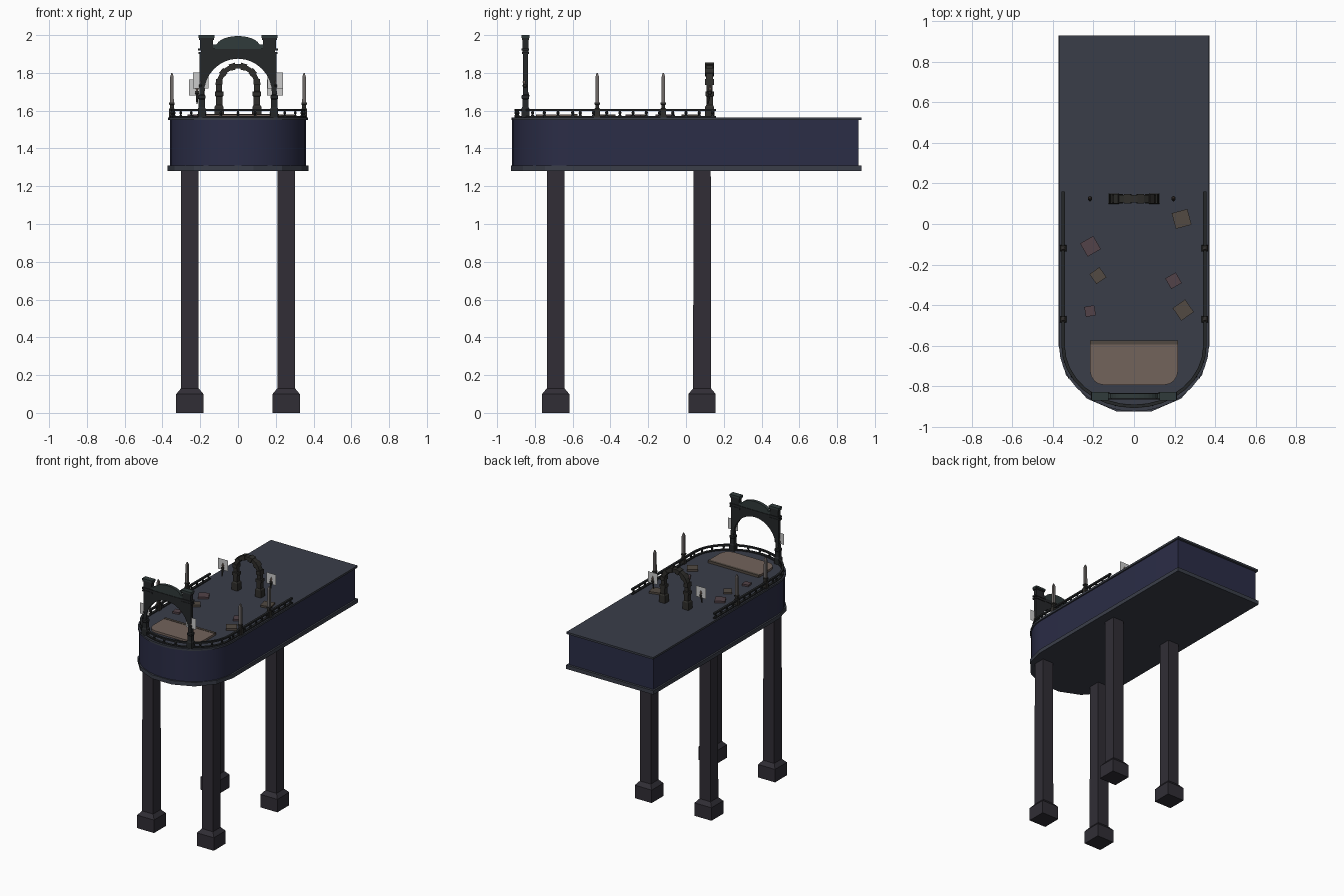
import bpy, bmesh
from math import sin, cos, pi, radians
from mathutils import Matrix, Vector

if "Cube" in bpy.data.objects:
    bpy.data.objects.remove(bpy.data.objects["Cube"])


def mat(name, r, g, b):
    m = bpy.data.materials.new(name)
    m.diffuse_color = (r, g, b, 1)
    m.use_nodes = True
    m.node_tree.nodes["Principled BSDF"].inputs["Base Color"].default_value = m.diffuse_color
    return m


NAVY = mat("navy", .024, .026, .062)
SLATE = mat("slate", .042, .048, .066)
PILLAR = mat("pillar_stone", .030, .027, .036)
IRON = mat("dark_iron", .018, .020, .022)
STONE = mat("dark_stone", .028, .027, .024)
TAN = mat("tan", .17, .125, .105)
BROWN = mat("brown", .085, .068, .055)
PLUM = mat("plum", .085, .055, .065)
GREY = mat("grey", .16, .145, .14)
GLOW = mat("pale_glow", .6, .6, .6)
GREEN = mat("green_stone", .030, .043, .043)


def finish(name, bm, m, smooth=False):
    bmesh.ops.recalc_face_normals(bm, faces=bm.faces)
    me = bpy.data.meshes.new(name)
    bm.to_mesh(me)
    bm.free()
    me.materials.append(m)
    ob = bpy.data.objects.new(name, me)
    bpy.context.collection.objects.link(ob)
    if smooth:
        bpy.context.view_layer.objects.active = ob
        ob.select_set(True)
        bpy.ops.object.shade_smooth_by_angle(angle=radians(35))
        ob.select_set(False)
    return ob


def extrude(name, pts, vec, m, smooth=False):
    """Closed flat outline pushed along vec."""
    bm = bmesh.new()
    f = bm.faces.new([bm.verts.new(p) for p in pts])
    r = bmesh.ops.extrude_face_region(bm, geom=[f])
    bmesh.ops.translate(bm, vec=vec, verts=[v for v in r["geom"] if isinstance(v, bmesh.types.BMVert)])
    return finish(name, bm, m, smooth)


def box(name, c, s, m, rot=None):
    bm = bmesh.new()
    M = Matrix.Translation(c) @ (rot or Matrix()) @ Matrix.Diagonal((*s, 1))
    bmesh.ops.create_cube(bm, size=1, matrix=M)
    return finish(name, bm, m)


def stack(name, x, y, profile, m, n=4, rot=None):
    """Column from (z, radius) rings; n=4 gives square sections of half-width radius."""
    bm = bmesh.new()
    k = 1 / cos(pi / 4) if n == 4 else 1
    rings = []
    for z, r in profile:
        rings.append([bm.verts.new((r * k * cos(2 * pi * (i + .5) / n), r * k * sin(2 * pi * (i + .5) / n), z))
                      for i in range(n)])
    for a, b in zip(rings, rings[1:]):
        for i in range(n):
            bm.faces.new((a[i], a[(i + 1) % n], b[(i + 1) % n], b[i]))
    bm.faces.new(rings[0])
    bm.faces.new(rings[-1])
    bm.transform(Matrix.Translation((x, y, 0)) if rot is None else Matrix.Translation((x, y, rot[0])) @ rot[1])
    return finish(name, bm, m)


def nose(rx, front, n, yc=-.6):
    """Half ellipse running from the left side round the front to the right."""
    return [(-rx * cos(pi * i / n), yc - (-front + yc) * sin(pi * i / n)) for i in range(n + 1)]


def deck_layer(name, rx, front, back, z0, z1, n, m, smooth):
    pts = [(-rx, back)] + nose(rx, front, n) + [(rx, back)]
    extrude(name, [(x, y, z0) for x, y in pts], (0, 0, z1 - z0), m, smooth)


# Platform
deck_layer("bottom_flange", .373, -.935, .93, 1.28, 1.31, 7, SLATE, False)
deck_layer("platform_body", .36, -.92, .912, 1.31, 1.55, 18, NAVY, True)
deck_layer("top_deck", .37, -.925, .93, 1.55, 1.565, 18, SLATE, True)

# Supporting columns
for x in (-.255, .255):
    for y in (-.69, .085):
        stack("support_column", x, y, [(0, .072), (.1, .072), (.13, .047), (1.285, .046)], PILLAR)

# Railing with balusters
path = [(-.35, .16)] + nose(.35, -.9, 16) + [(.35, .16)]
for nm, z, w, h in (("hand_rail", 1.603, .008, .006), ("foot_rail", 1.568, .009, .004)):
    bm = bmesh.new()
    rings = []
    for i, p in enumerate(path):
        a, b = Vector(path[max(i - 1, 0)]), Vector(path[min(i + 1, len(path) - 1)])
        t = (b - a).normalized()
        nx, ny = -t.y * w, t.x * w
        rings.append([bm.verts.new((p[0] + s * nx, p[1] + s * ny, z + d * h))
                      for s, d in ((-1, -1), (1, -1), (1, 1), (-1, 1))])
    for a, b in zip(rings, rings[1:]):
        for i in range(4):
            bm.faces.new((a[i], a[(i + 1) % 4], b[(i + 1) % 4], b[i]))
    bm.faces.new(rings[0])
    bm.faces.new(rings[-1])
    finish(nm, bm, IRON)
spots = [(s * .35, .14 - .07 * i) for s in (-1, 1) for i in range(11)] + nose(.35, -.9, 12)
for x, y in spots:
    stack("baluster", x, y, [(1.565, .009), (1.573, .009), (1.58, .005), (1.587, .009), (1.6, .005)], IRON, 6)

# Tall side posts with slanted tips
for s in (-1, 1):
    for y in (-.47, -.12):
        stack("post_base", s * .35, y, [(1.565, .016), (1.61, .014), (1.615, .010), (1.63, .010),
                                        (1.632, .014), (1.642, .014), (1.644, .009)], STONE)
        stack("side_post", s * .35, y, [(1.64, .010), (1.78, .009), (1.80, .003)], GREY)

# Front gate
GY, GD = -.85, .026
arch = [(.18 * cos(pi * i / 16), 1.69 + .185 * sin(pi * i / 16)) for i in range(17)]
outline = [(.203, 1.69), (.203, 1.905), (-.203, 1.905), (-.203, 1.69)] + arch[::-1]
extrude("gate_arch_panel", [(x, GY - GD / 2, z) for x, z in outline], (0, GD, 0), IRON)
dome = [(.115 * cos(pi * i / 14), 1.94 + .055 * sin(pi * i / 14)) for i in range(15)]
crest = [(.14, 1.925), (.14, 1.95), (.115, 1.95)] + dome[1:-1] + [(-.115, 1.95), (-.14, 1.95), (-.14, 1.925)]
extrude("gate_crest", [(x, GY - .012, z) for x, z in crest], (0, .024, 0), GREEN)
box("gate_cornice", (0, GY, 1.915), (.39, .032, .024), IRON)
for s in (-1, 1):
    x = s * .192
    stack("gate_pillar", x, GY, [(1.565, .021), (1.61, .021), (1.62, .016), (1.66, .016), (1.665, .02),
                                 (1.68, .02), (1.685, .013), (1.72, .013)], IRON)
    for nm, z, w, h, d in (("gate_lower_band", 1.905, .085, .012, .038), ("gate_upper_band", 1.924, .09, .012, .040),
                           ("gate_pier_block", 1.952, .068, .05, .030), ("gate_pier_cap", 1.980, .080, .010, .036),
                           ("gate_pier_top", 1.9925, .084, .015, .042)):
        box(nm, (s * .167, GY, z), (w, d, h), GREEN if nm == "gate_pier_top" else IRON)

# Rear arch made of alternating blocks
AY, CZ = .125, 1.735
N = 11
for i in range(N):
    big = i % 2 == 0
    r0, r1, d = (.084, .120, .048) if big else (.088, .114, .038)
    a0, a1 = pi * i / N, pi * (i + 1) / N
    pts = [(r * cos(a), AY - d / 2, CZ + r * sin(a)) for r, a in ((r0, a0), (r1, a0), (r1, a1), (r0, a1))]
    extrude("arch_block", pts, (0, d, 0), STONE)
for s in (-1, 1):
    stack("arch_leg", s * .1, AY, [(1.565, .026), (1.62, .024), (1.63, .017), (1.675, .017), (1.678, .023),
                                   (1.70, .023), (1.703, .016), (1.735, .016)], STONE)

# Low bench slab with rounded front corners
slab = [(.217, -.595)]
slab += [(.147 + .07 * cos(a), -.725 - .07 * sin(a)) for a in (i * pi / 8 for i in range(5))]
slab += [(-x, y) for x, y in slab[::-1]]
extrude("stage_slab", [(x, y, 1.565) for x, y in slab], (0, 0, .016), TAN)
box("stage_back_step", (0, -.585, 1.574), (.434, .02, .019), BROWN)

# Scattered flat tiles
for x, y, s, a, m in ((.235, .025, .08, 15, BROWN), (-.215, -.11, .075, 30, PLUM), (-.178, -.255, .06, 35, BROWN),
                      (-.217, -.43, .05, 10, PLUM), (.195, -.28, .06, 30, PLUM), (.243, -.425, .075, 35, BROWN)):
    box("loose_tile", (x, y, 1.572), (s, s, .014), m, Matrix.Rotation(radians(a), 4, 'Z'))

# Torches with glow cards
for s in (-1, 1):
    for y, z, tilt, gx in ((-.832, 1.675, -20, .197), (.115, 1.635, 10, .217 if s < 0 else .195)):
        R = Matrix.Rotation(radians(-tilt), 4, 'X')
        stack("torch", s * gx, y, [(0, .004), (.05, .007), (.055, .012), (.068, .012), (.07, .007)], STONE, 6, (z, R))
        tip = Vector((s * gx, y, z)) + R.to_3x3() @ Vector((0, 0, .07))
        stack("torch_flame", tip.x, tip.y, [(tip.z, .006), (tip.z + .012, .009), (tip.z + .032, .001)], TAN, 6)
        bm = bmesh.new()
        c = tip + Vector((0, 0, .018))
        bm.faces.new([bm.verts.new((c.x + i * .042, c.y, c.z + j * .042))
                      for i, j in ((-1, -1), (1, -1), (1, 1), (-1, 1))])
        finish("glow_card", bm, GLOW)
